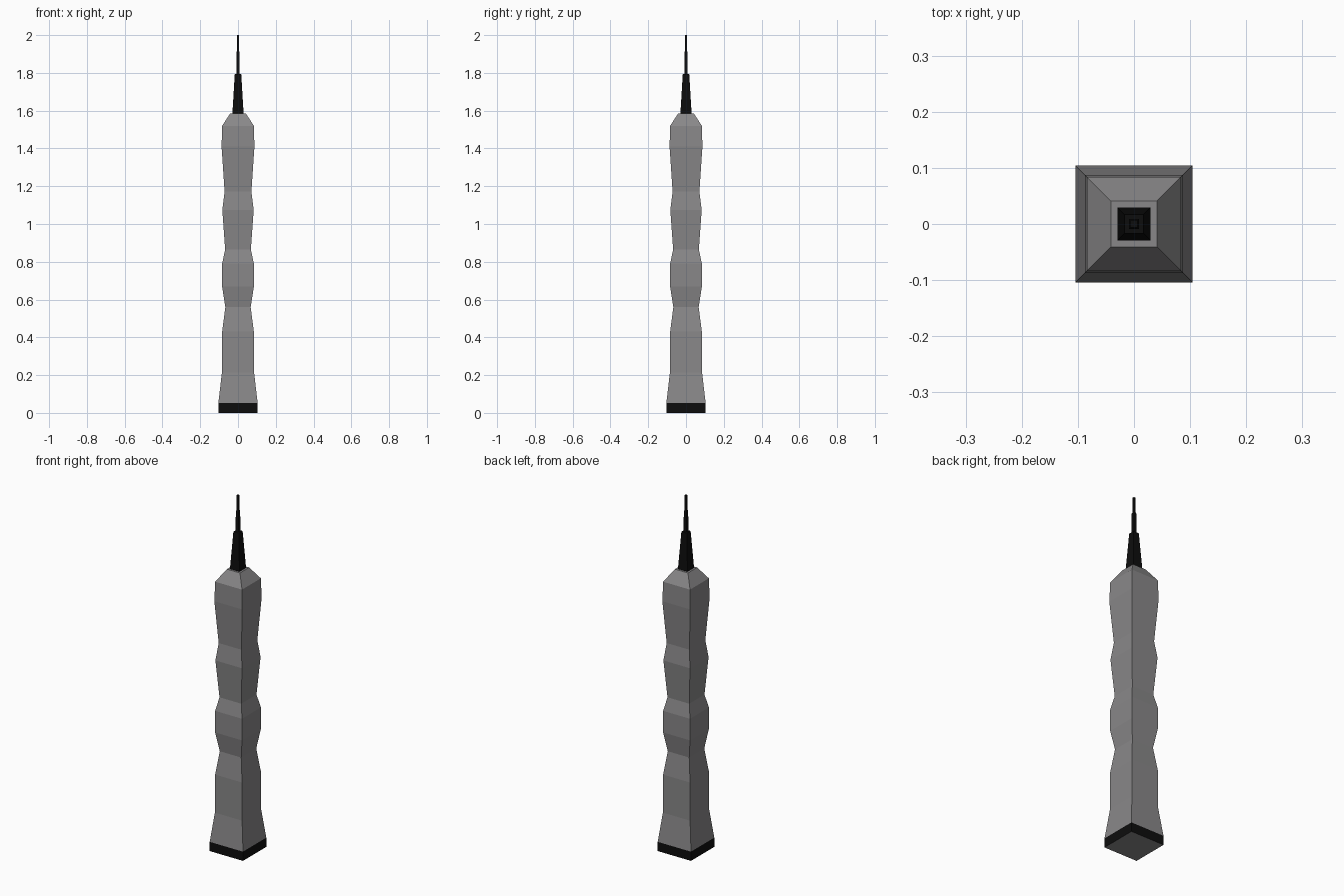
import bpy, bmesh

if "Cube" in bpy.data.objects:
    bpy.data.objects.remove(bpy.data.objects["Cube"])


def material(name, rgb):
    m = bpy.data.materials.new(name)
    m.diffuse_color = (*rgb, 1)
    m.use_nodes = True
    m.node_tree.nodes["Principled BSDF"].inputs["Base Color"].default_value = m.diffuse_color
    return m


GREY = material("stone grey", (0.25, 0.245, 0.25))
BLACK = material("black", (0.004, 0.004, 0.004))


def square_loft(name, profile, mats):
    """Stack square rings given as (height, half width) and skin them."""
    bm = bmesh.new()
    rings = [[bm.verts.new((sx * w, sy * w, z))
              for sx, sy in ((-1, -1), (1, -1), (1, 1), (-1, 1))]
             for z, w in profile]
    for a, b in zip(rings, rings[1:]):
        for i in range(4):
            j = (i + 1) % 4
            bm.faces.new((a[i], a[j], b[j], b[i]))
    bm.faces.new(rings[0][::-1])
    bm.faces.new(rings[-1])
    me = bpy.data.meshes.new(name)
    for m in mats:
        me.materials.append(m)
    bm.to_mesh(me)
    bm.free()
    ob = bpy.data.objects.new(name, me)
    bpy.context.collection.objects.link(ob)
    return ob


# Wavy tower shaft, with a black band around the foot
tower = square_loft("tower", [
    (0, 0.104), (0.052, 0.104), (0.215, 0.085), (0.43, 0.084),
    (0.56, 0.067), (0.668, 0.084), (0.79, 0.084), (0.865, 0.068),
    (1.075, 0.083), (1.172, 0.071), (1.41, 0.087), (1.52, 0.084),
    (1.586, 0.041)], [GREY, BLACK])
for p in tower.data.polygons:
    if p.center.z < 0.05 and abs(p.normal.z) < 0.5:
        p.material_index = 1

# Tapered spire and thin mast
square_loft("spire", [(1.58, 0.03), (1.795, 0.017)], [BLACK])
square_loft("mast", [(1.79, 0.009), (1.91, 0.008), (1.915, 0.006), (2.0, 0.006)], [BLACK])
